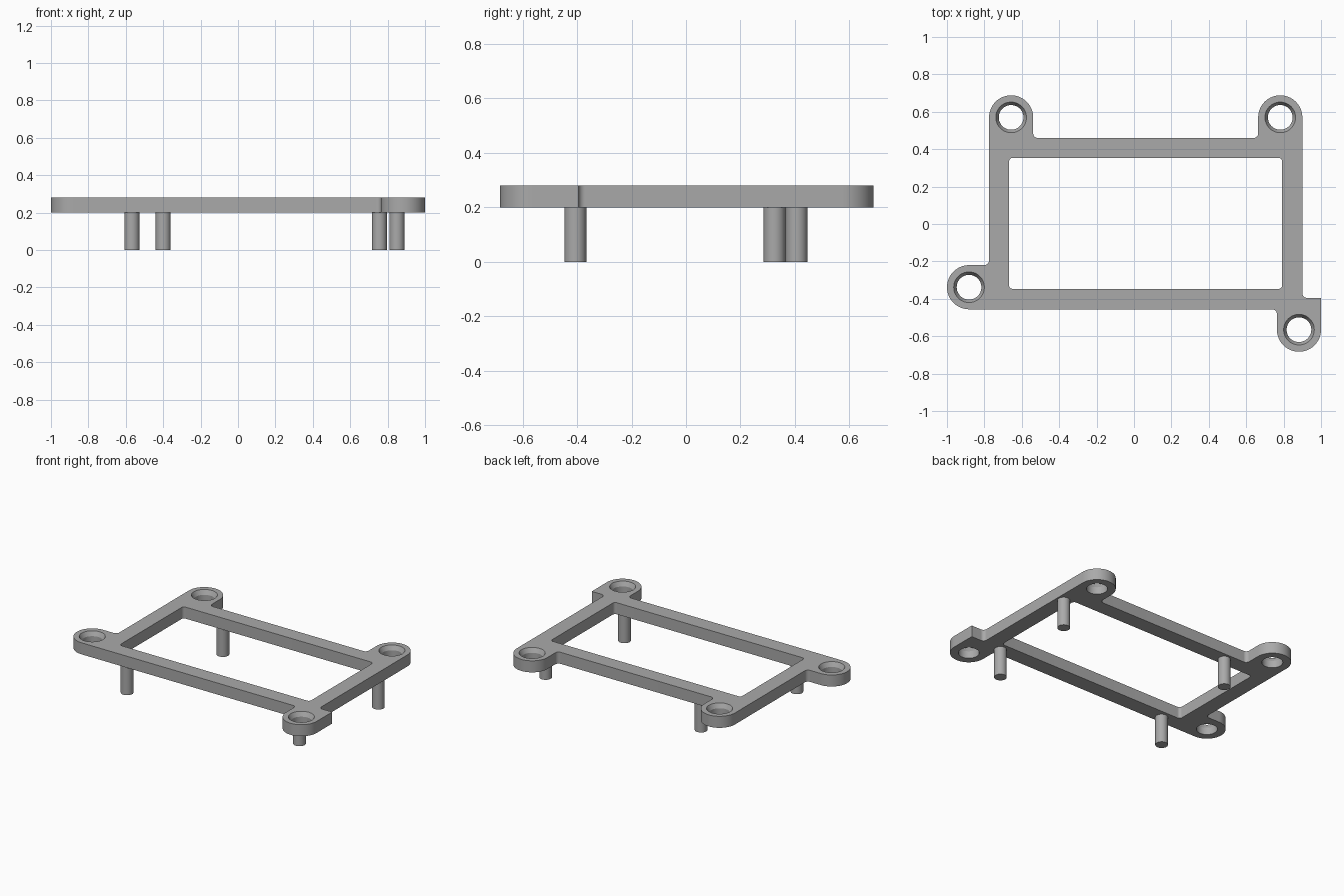
import bpy, bmesh, math
from mathutils import Vector

cube = bpy.data.objects.get("Cube")
if cube:
    bpy.data.objects.remove(cube, do_unlink=True)

BOTTOM, TOP = 0.2, 0.28
R, F = 0.118, 0.025          # lug radius, inside fillet
HOLE, SINK, SINK_Z = 0.066, 0.082, 0.25

grey = bpy.data.materials.new("plain grey")
grey.use_nodes = True
colour = (0.40, 0.40, 0.40, 1)
grey.diffuse_color = colour
grey.node_tree.nodes["Principled BSDF"].inputs["Base Color"].default_value = colour


def rounded(corners, steps=16):
    """Polygon outline with each corner (x, y, radius) replaced by an arc."""
    out = []
    for i, (x, y, r) in enumerate(corners):
        p = Vector((x, y))
        if r == 0:
            out.append(p)
            continue
        a = (Vector(corners[i - 1][:2]) - p).normalized()
        b = (Vector(corners[(i + 1) % len(corners)][:2]) - p).normalized()
        centre = p + (a + b) * r
        for k in range(steps + 1):
            t = math.pi / 2 * k / steps
            q = centre - b * r * math.cos(t) - a * r * math.sin(t)
            if not out or (q - out[-1]).length > 1e-4:
                out.append(q)
    if (out[0] - out[-1]).length < 1e-4:
        out.pop()
    return out


def circle(x, y, r, n=48):
    return [Vector((x + r * math.cos(2 * math.pi * k / n),
                    y + r * math.sin(2 * math.pi * k / n))) for k in range(n)]


def wall(bm, rings):
    """Join stacked rings (points, z); return the first and last edge loops."""
    loops = [[bm.verts.new((p.x, p.y, z)) for p in pts] for pts, z in rings]
    n = len(loops[0])
    for low, high in zip(loops, loops[1:]):
        for i in range(n):
            j = (i + 1) % n
            bm.faces.new((low[i], low[j], high[j], high[i]))
    return [[bm.edges.get((l[i], l[(i + 1) % n])) for i in range(n)]
            for l in (loops[0], loops[-1])]


def finish(obj):
    obj.data.materials.append(grey)
    bpy.ops.object.select_all(action='DESELECT')
    obj.select_set(True)
    bpy.context.view_layer.objects.active = obj
    bpy.ops.object.shade_smooth_by_angle(angle=math.radians(25))


# Frame outline with four lugs, and the rectangular opening
outer = rounded([
    (-1, -0.456, R), (0.764, -0.456, F), (0.764, -0.683, R), (1, -0.683, R),
    (1, -0.395, 0), (0.9, -0.395, F), (0.9, 0.688, R), (0.664, 0.688, R),
    (0.664, 0.46, F), (-0.539, 0.46, F), (-0.539, 0.688, R),
    (-0.775, 0.688, R), (-0.775, -0.22, F), (-1, -0.22, R)])
opening = rounded([(-0.668, -0.347, 0.02), (0.792, -0.347, 0.02),
                   (0.792, 0.354, 0.02), (-0.668, 0.354, 0.02)], 8)
holes = [(-0.657, 0.57), (0.782, 0.57), (-0.882, -0.338), (0.882, -0.565)]

bm = bmesh.new()
pairs = [wall(bm, [(o, BOTTOM), (o, TOP)]) for o in (outer, opening)]
# Countersunk screw holes
for x, y in holes:
    pairs.append(wall(bm, [(circle(x, y, HOLE), BOTTOM),
                           (circle(x, y, HOLE), SINK_Z),
                           (circle(x, y, SINK), TOP)]))
# Flat underside and top
for side in (0, 1):
    edges = [e for pair in pairs for e in pair[side]]
    bmesh.ops.triangle_fill(bm, edges=edges, use_beauty=True,
                            normal=(0, 0, 1 if side else -1))
bmesh.ops.recalc_face_normals(bm, faces=bm.faces[:])
mesh = bpy.data.meshes.new("mounting_frame")
bm.to_mesh(mesh)
bm.free()
frame = bpy.data.objects.new("mounting_frame", mesh)
bpy.context.collection.objects.link(frame)
finish(frame)

# Round pegs under the frame
pegs = {"front_right_peg": (-0.567, -0.406), "front_left_peg": (0.756, -0.406),
        "back_right_peg": (-0.4, 0.406), "back_left_peg": (0.85, 0.325)}
for name, (x, y) in pegs.items():
    height = BOTTOM + 0.02
    bpy.ops.mesh.primitive_cylinder_add(vertices=48, radius=0.04, depth=height,
                                        location=(x, y, height / 2))
    peg = bpy.context.object
    peg.name = name
    finish(peg)
